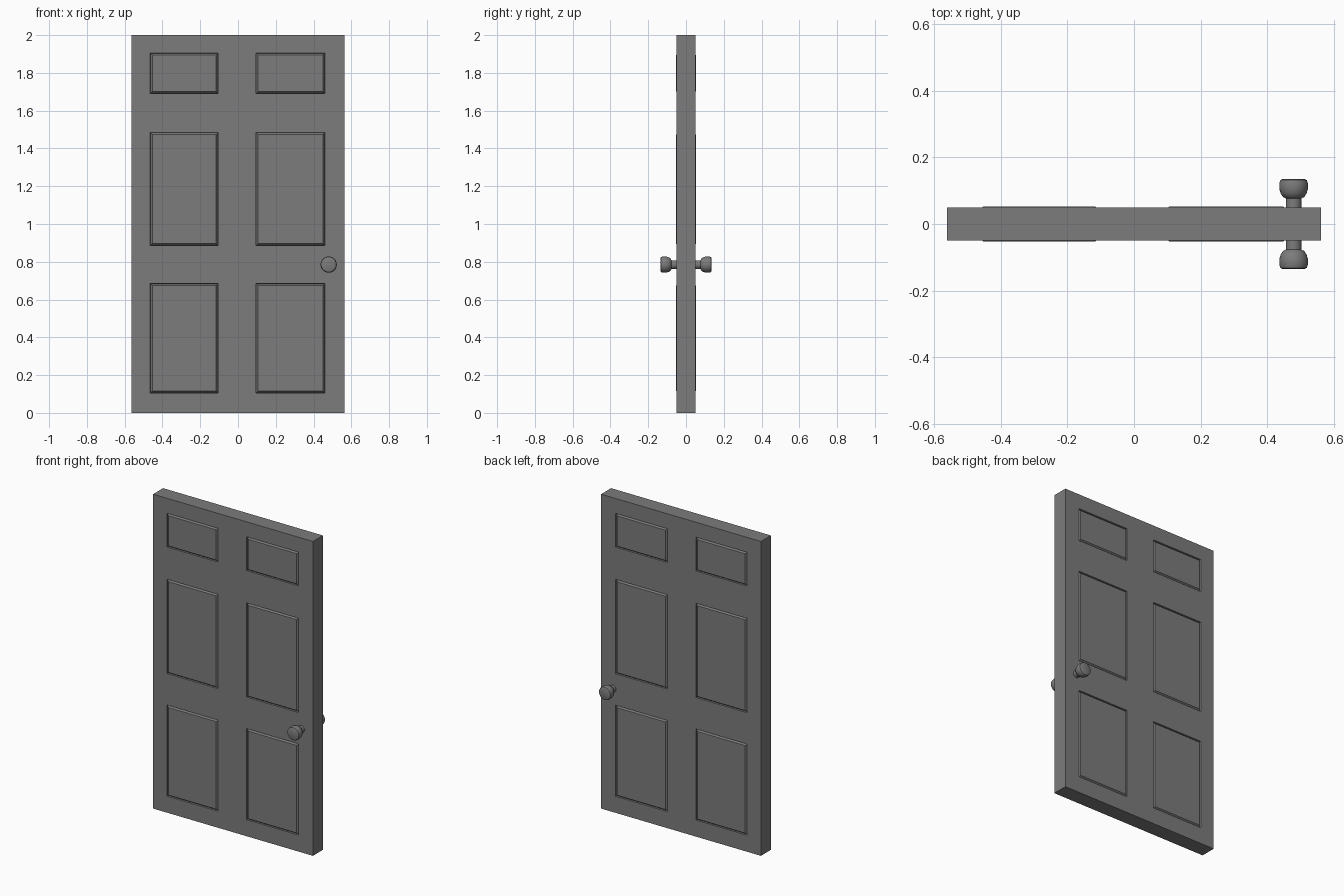
import bpy, bmesh, math
from mathutils import Matrix

if "Cube" in bpy.data.objects:
    bpy.data.objects.remove(bpy.data.objects["Cube"], do_unlink=True)

grey = bpy.data.materials.new("dark grey paint")
grey.use_nodes = True
color = (0.2, 0.2, 0.2, 1)
grey.diffuse_color = color
grey.node_tree.nodes["Principled BSDF"].inputs["Base Color"].default_value = color


def finish(bm, name, angle):
    bmesh.ops.recalc_face_normals(bm, faces=bm.faces)
    mesh = bpy.data.meshes.new(name)
    bm.to_mesh(mesh)
    bm.free()
    obj = bpy.data.objects.new(name, mesh)
    bpy.context.collection.objects.link(obj)
    mesh.materials.append(grey)
    bpy.ops.object.select_all(action="DESELECT")
    obj.select_set(True)
    bpy.context.view_layer.objects.active = obj
    bpy.ops.object.shade_smooth_by_angle(angle=math.radians(angle))
    return obj


# Door slab with six raised panels on each side
columns = [(-0.465, -0.105), (0.095, 0.46)]
rows = [(0.105, 0.685), (0.885, 1.485), (1.69, 1.905)]
bm = bmesh.new()
bmesh.ops.create_cube(bm, size=1, matrix=Matrix.Translation((0, 0, 1)) @ Matrix.Diagonal((1.125, 0.1, 2, 1)))
for cuts, axis in ((columns, 0), (rows, 2)):
    for value in [v for pair in cuts for v in pair]:
        point, normal = [0, 0, 0], [0, 0, 0]
        point[axis], normal[axis] = value, 1
        bmesh.ops.bisect_plane(bm, geom=bm.verts[:] + bm.edges[:] + bm.faces[:],
                               plane_co=point, plane_no=normal)


def is_panel(face):
    c = face.calc_center_median()
    return (abs(face.normal.y) > 0.9 and any(a < c.x < b for a, b in columns)
            and any(a < c.z < b for a, b in rows))


bm.normal_update()
panels = [f for f in bm.faces if is_panel(f)]
# Narrow groove, then a sloped border up to the raised field
bmesh.ops.inset_individual(bm, faces=panels, thickness=0.002, depth=-0.01)
bmesh.ops.inset_individual(bm, faces=panels, thickness=0.014, depth=0.013)
finish(bm, "door_slab", 30)

# Door knobs, turned from one profile: (radius, distance from door centre)
profile = [(0, 0.045), (0.023, 0.045), (0.023, 0.077), (0.032, 0.081),
           (0.039, 0.092), (0.043, 0.106), (0.043, 0.122), (0.04, 0.132),
           (0.034, 0.135), (0, 0.135)]
for name, side in (("front_knob", -1), ("back_knob", 1)):
    bm = bmesh.new()
    verts = [bm.verts.new((0.48 + r, side * d, 0.785)) for r, d in profile]
    edges = [bm.edges.new(pair) for pair in zip(verts, verts[1:])]
    bmesh.ops.spin(bm, geom=verts + edges, cent=(0.48, 0, 0.785), axis=(0, 1, 0),
                   angle=math.tau, steps=32)
    bmesh.ops.remove_doubles(bm, verts=bm.verts, dist=0.0005)
    finish(bm, name, 40)
